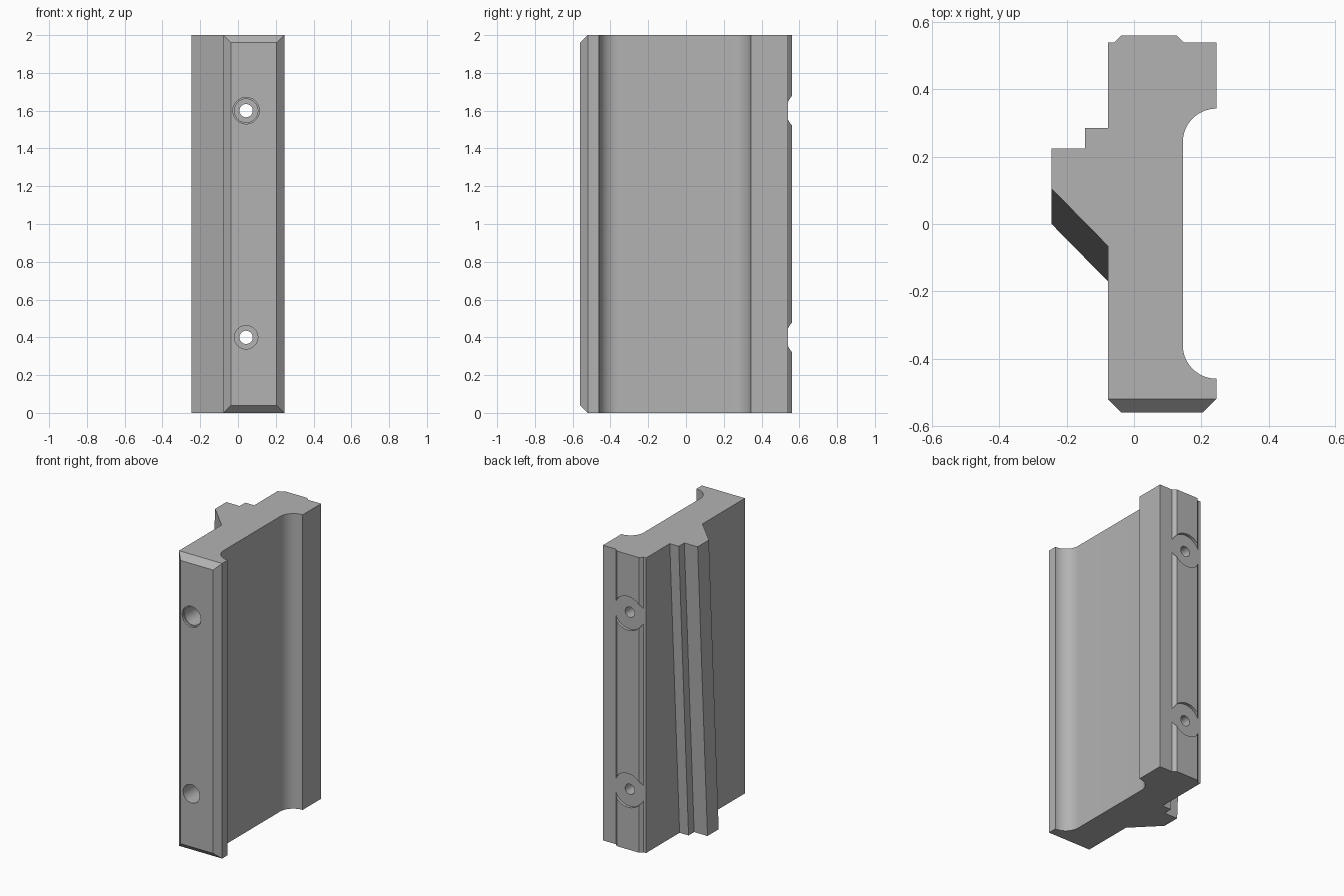
import bpy, bmesh, math

old = bpy.data.objects.get("Cube")
if old:
    bpy.data.objects.remove(old)

HEIGHT = 2.0
HOLE_X = 0.043
HOLE_HEIGHTS = (0.4, 1.6)

grey = bpy.data.materials.new("plain grey")
grey.use_nodes = True
grey.diffuse_color = (0.45, 0.45, 0.45, 1)
grey.node_tree.nodes["Principled BSDF"].inputs["Base Color"].default_value = grey.diffuse_color


def prism(name, outline, shift_y=0.0, chamfer_y=None, chamfer=0.04):
    """Stand an outline up; shift_y slides its foot, chamfer_y bevels one end face."""
    bm = bmesh.new()
    foot = [bm.verts.new((x, y + shift_y, 0)) for x, y in outline]
    head = [bm.verts.new((x, y, HEIGHT)) for x, y in outline]
    bm.faces.new(foot)
    bm.faces.new(head)
    for i in range(len(outline)):
        j = (i + 1) % len(outline)
        bm.faces.new((foot[i], foot[j], head[j], head[i]))
    bmesh.ops.recalc_face_normals(bm, faces=bm.faces)
    if chamfer_y is not None:
        edges = [e for e in bm.edges if all(abs(v.co.y - chamfer_y) < 1e-4 for v in e.verts)]
        bmesh.ops.bevel(bm, geom=edges, offset=chamfer, segments=1, affect='EDGES')
    mesh = bpy.data.meshes.new(name)
    bm.to_mesh(mesh)
    bm.free()
    mesh.materials.append(grey)
    obj = bpy.data.objects.new(name, mesh)
    bpy.context.collection.objects.link(obj)
    return obj


def arc(cx, cy, r, start, end, steps=16):
    angles = [math.radians(start + (end - start) * i / steps) for i in range(steps + 1)]
    return [(cx + r * math.cos(a), cy + r * math.sin(a)) for a in angles]


def drill(target, radius, y0, y1, z):
    """Cut a round hole running along y."""
    bpy.ops.mesh.primitive_cylinder_add(
        vertices=48, radius=radius, depth=y1 - y0,
        location=(HOLE_X, (y0 + y1) / 2, z), rotation=(math.pi / 2, 0, 0))
    cutter = bpy.context.object
    cutter.name = "hole_cutter"
    cutter.hide_render = True
    cutter.data.materials.append(grey)
    mod = target.modifiers.new("hole", 'BOOLEAN')
    mod.operation, mod.solver, mod.object = 'DIFFERENCE', 'EXACT', cutter
    bpy.ops.object.select_all(action='DESELECT')
    bpy.context.view_layer.objects.active = target
    target.select_set(True)
    bpy.ops.object.modifier_apply(modifier=mod.name)
    bpy.data.objects.remove(cutter)


# Main bar: coved channel on the left, raised strip on the back, chamfered front
outline = [(-0.078, -0.56), (0.245, -0.56)]
outline += arc(0.245, -0.36, 0.1, 270, 180)
outline += arc(0.245, 0.243, 0.1, 180, 90)
outline += [(0.245, 0.54), (0.147, 0.54), (0.127, 0.56), (-0.038, 0.56),
            (-0.058, 0.54), (-0.078, 0.54)]
body = prism("main_bar", outline, chamfer_y=-0.56)

# Round back pockets, front counterbores and through holes
for z in HOLE_HEIGHTS:
    drill(body, 0.114, 0.54, 0.7, z)
    drill(body, 0.062, -0.7, 0.4, z)
    drill(body, 0.035, 0.3, 0.7, z)
drill(body, 0.07, -0.7, -0.545, HOLE_HEIGHTS[1])

# Stepped rib that leans forward toward its foot
rib = prism("slanted_stepped_rib",
            [(-0.078, 0.285), (-0.145, 0.285), (-0.145, 0.225), (-0.245, 0.225),
             (-0.245, 0.105), (-0.078, -0.065)], shift_y=-0.105)

bpy.ops.object.select_all(action='DESELECT')
body.select_set(True)
bpy.context.view_layer.objects.active = body
bpy.ops.object.shade_smooth_by_angle(angle=math.radians(30))
